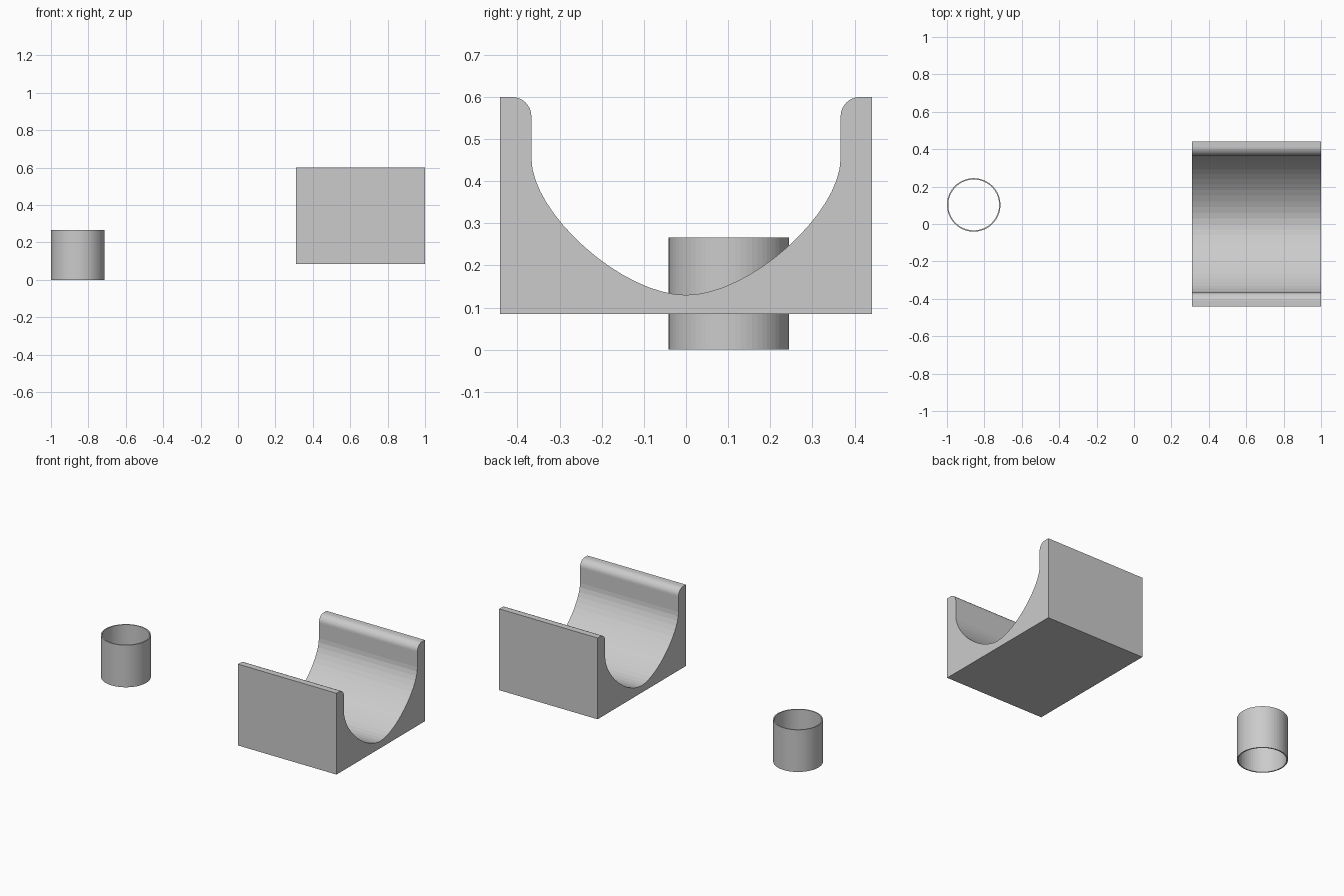
import bpy, bmesh
from math import cos, sin, pi
from mathutils import Vector
from mathutils.geometry import interpolate_bezier

if "Cube" in bpy.data.objects:
    bpy.data.objects.remove(bpy.data.objects["Cube"])


def finish(bm, name):
    bmesh.ops.recalc_face_normals(bm, faces=bm.faces)
    mesh = bpy.data.meshes.new(name)
    bm.to_mesh(mesh)
    bm.free()
    obj = bpy.data.objects.new(name, mesh)
    bpy.context.collection.objects.link(obj)
    return obj


def extrude_profile(name, points, x0, x1):
    """Closed y/z profile swept along x."""
    bm = bmesh.new()
    face = bm.faces.new([bm.verts.new((x0, y, z)) for y, z in points])
    res = bmesh.ops.extrude_face_region(bm, geom=[face])
    moved = [g for g in res["geom"] if isinstance(g, bmesh.types.BMVert)]
    bmesh.ops.translate(bm, verts=moved, vec=(x1 - x0, 0, 0))
    return finish(bm, name)


def tube(name, centre, outer, inner, height, sides=64):
    """Open-ended pipe wall: four rings joined in a loop."""
    bm = bmesh.new()
    rings = []
    for r, z in ((outer, 0), (outer, height), (inner, height), (inner, 0)):
        rings.append([bm.verts.new((centre[0] + r * cos(2 * pi * i / sides),
                                    centre[1] + r * sin(2 * pi * i / sides), z))
                      for i in range(sides)])
    for k in range(4):
        a, b = rings[k], rings[(k + 1) % 4]
        for i in range(sides):
            j = (i + 1) % sides
            bm.faces.new((a[i], a[j], b[j], b[i]))
    return finish(bm, name)


# Cradle: half profile with rounded lip and curved trough, then mirrored
half_width, base, top = 0.442, 0.085, 0.6
wall, lip = 0.367, 0.046
right = [(half_width, base), (half_width, top)]
right += [(wall + lip - lip * sin(a * pi / 16), top - lip + lip * cos(a * pi / 16))
          for a in range(9)]
trough = interpolate_bezier(Vector((wall, 0.455, 0)), Vector((wall, 0.323, 0)),
                            Vector((0.15, 0.13, 0)), Vector((0, 0.13, 0)), 17)
right += [(p.x, p.y) for p in trough]
left = [(-y, z) for y, z in reversed(right[:-1])]
extrude_profile("cradle_block", right + left, 0.31, 1.0)

# Thin open sleeve
tube("sleeve", (-0.857, 0.102), 0.143, 0.136, 0.267)
